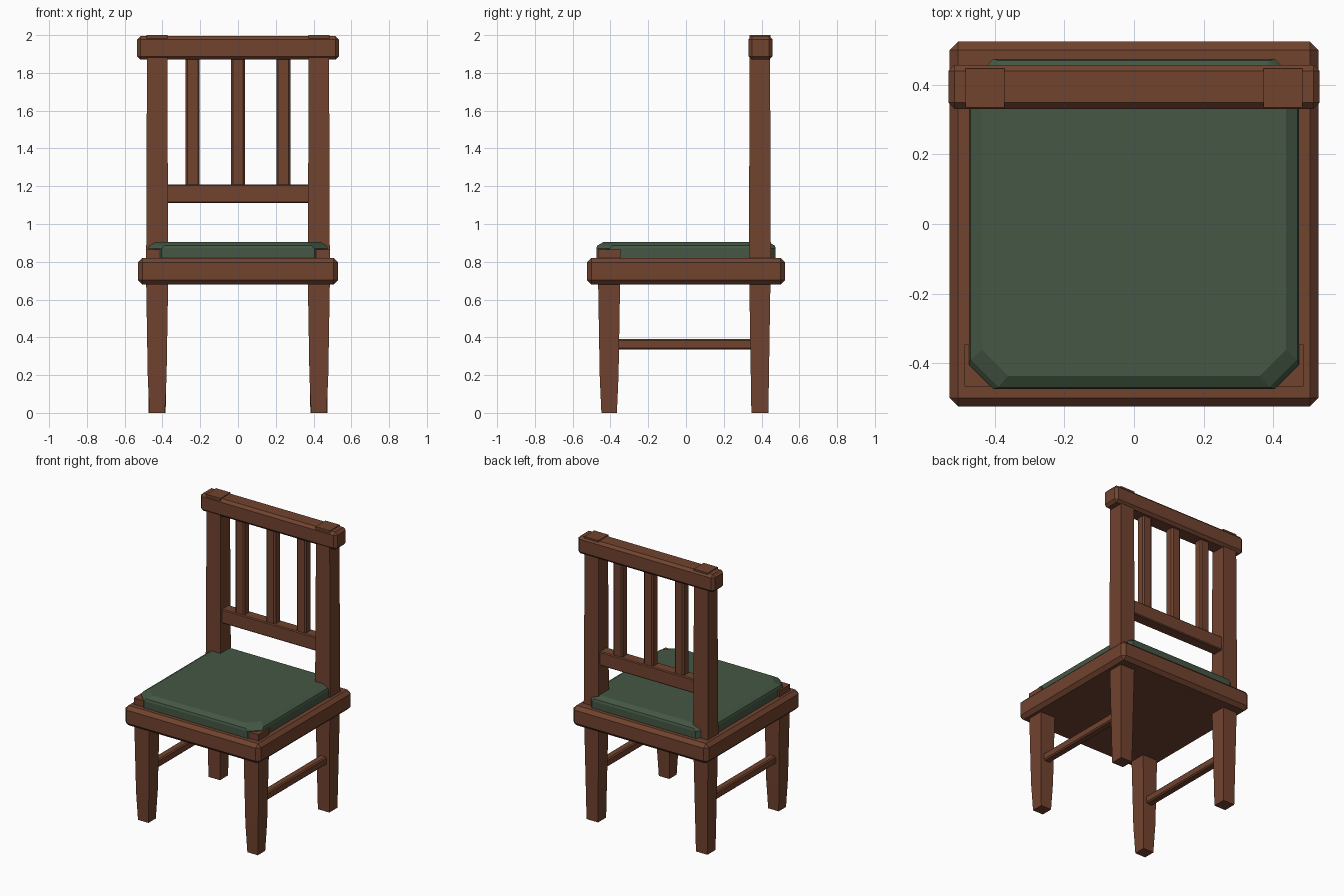
import bpy, bmesh

if "Cube" in bpy.data.objects:
    bpy.data.objects.remove(bpy.data.objects["Cube"])


def material(name, rgb):
    m = bpy.data.materials.new(name)
    m.diffuse_color = (*rgb, 1)
    m.use_nodes = True
    m.node_tree.nodes["Principled BSDF"].inputs["Base Color"].default_value = m.diffuse_color
    return m


WOOD = material("brown wood", (0.165, 0.056, 0.028))
GREEN = material("green fabric", (0.058, 0.095, 0.058))


def finish(bm, name, mat, bevel=0):
    bmesh.ops.recalc_face_normals(bm, faces=bm.faces)
    if bevel:
        bmesh.ops.bevel(bm, geom=bm.edges[:], offset=bevel, segments=1,
                        affect='EDGES', profile=0.5)
    me = bpy.data.meshes.new(name)
    bm.to_mesh(me)
    bm.free()
    me.materials.append(mat)
    ob = bpy.data.objects.new(name, me)
    bpy.context.collection.objects.link(ob)
    return ob


def loft(name, mat, rings, bevel=0):
    """Skin stacked outlines: each ring is (z, [(x, y), ...])."""
    bm = bmesh.new()
    loops = [[bm.verts.new((x, y, z)) for x, y in pts] for z, pts in rings]
    for a, b in zip(loops, loops[1:]):
        for i in range(len(a)):
            j = (i + 1) % len(a)
            bm.faces.new((a[i], a[j], b[j], b[i]))
    bm.faces.new(loops[0][::-1])
    bm.faces.new(loops[-1])
    return finish(bm, name, mat, bevel)


def rect(x0, x1, y0, y1):
    return [(x0, y0), (x1, y0), (x1, y1), (x0, y1)]


def box(name, mat, x0, x1, y0, y1, z0, z1, bevel=0):
    r = rect(x0, x1, y0, y1)
    return loft(name, mat, [(z0, r), (z1, r)], bevel)


def square(cx, cy, h):
    return rect(cx - h, cx + h, cy - h, cy + h)


def cut_square(h, c):
    """Square outline with its four corners cut off."""
    return [(-h + c, -h), (h - c, -h), (h, -h + c), (h, h - c),
            (h - c, h), (-h + c, h), (-h, h - c), (-h, -h + c)]


# seat frame
box("seat", WOOD, -0.53, 0.53, -0.525, 0.525, 0.68, 0.82, 0.024)

# cushion with cut corners and a sloped rim
loft("cushion", GREEN, [
    (0.815, cut_square(0.475, 0.07)),
    (0.87, cut_square(0.475, 0.07)),
    (0.885, cut_square(0.47, 0.08)),
    (0.905, cut_square(0.437, 0.075))])

for s, side in ((-1, "left"), (1, "right")):
    cx = 0.428 * s
    # front leg, its top showing above the seat
    loft("front_leg_" + side, WOOD, [
        (0, square(cx, -0.407, 0.041)),
        (0.2, square(cx, -0.407, 0.05)),
        (0.68, square(cx, -0.407, 0.058)),
        (0.865, square(cx, -0.407, 0.06))])
    # back leg running up into the back post
    loft("back_post_" + side, WOOD, [
        (0, square(cx, 0.391, 0.045)),
        (0.82, square(cx, 0.391, 0.058)),
        (1.87, square(cx, 0.391, 0.054)),
        (2.0, square(cx, 0.391, 0.056))])
    # side stretcher
    box("stretcher_" + side, WOOD, cx - 0.027, cx + 0.027,
        -0.38, 0.38, 0.335, 0.39, 0.008)

# top rail and lower back rail
box("top_rail", WOOD, -0.534, 0.534, 0.331, 0.458, 1.87, 1.995, 0.018)
box("lower_back_rail", WOOD, -0.40, 0.40, 0.352, 0.432, 1.11, 1.21, 0.006)

# three back slats
for i in (-1, 0, 1):
    x = 0.24 * i
    box("back_slat", WOOD, x - 0.037, x + 0.037, 0.36, 0.424, 1.195, 1.885, 0.01)
